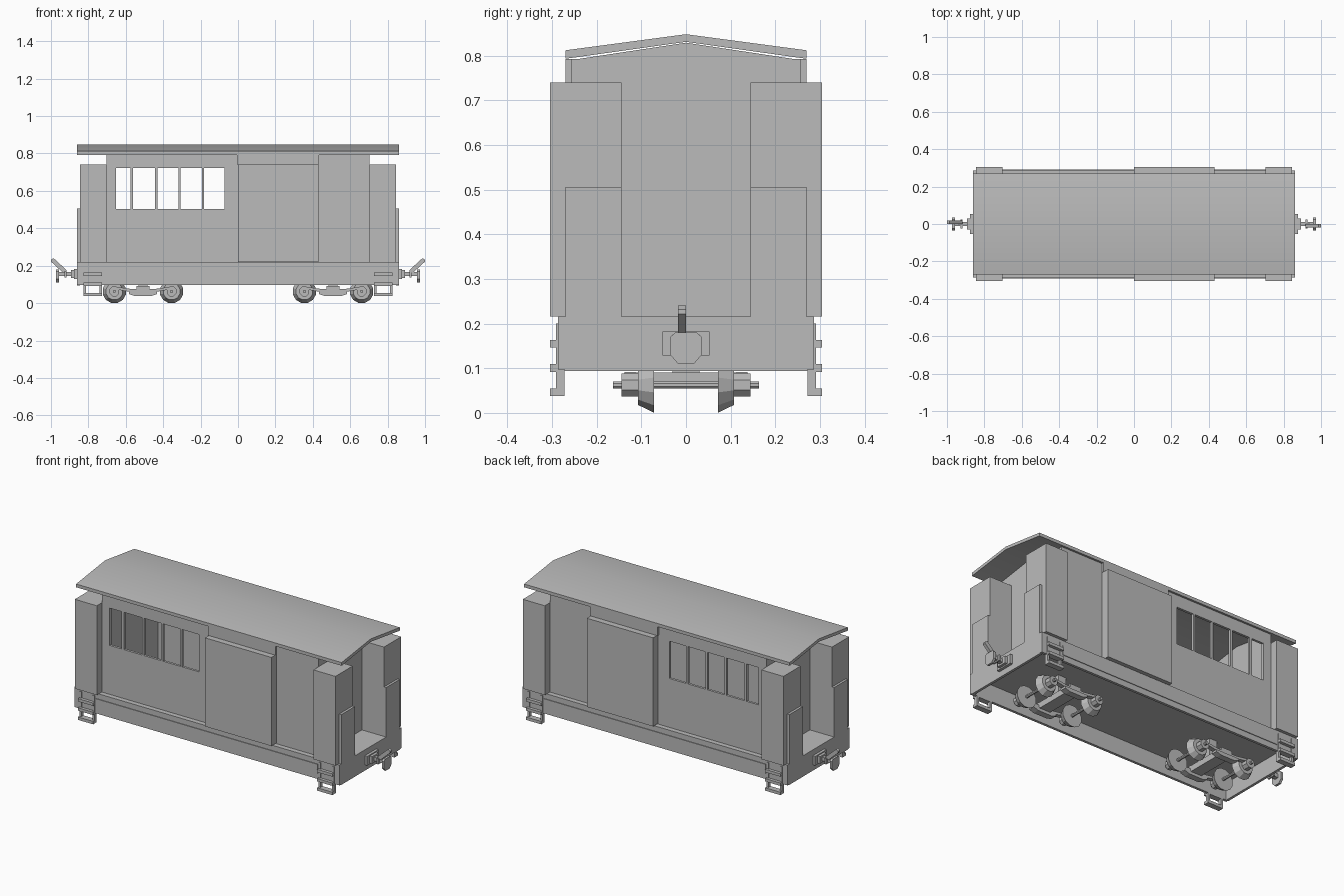
import bpy, bmesh, math
from mathutils import Matrix, Vector

if "Cube" in bpy.data.objects:
    bpy.data.objects.remove(bpy.data.objects["Cube"])

GREY = bpy.data.materials.new("plain grey")
GREY.diffuse_color = (0.5, 0.5, 0.5, 1)
GREY.use_nodes = True
GREY.node_tree.nodes["Principled BSDF"].inputs["Base Color"].default_value = GREY.diffuse_color


def box(bm, x0, x1, y0, y1, z0, z1):
    c = Vector(((x0 + x1) / 2, (y0 + y1) / 2, (z0 + z1) / 2))
    m = Matrix.Translation(c) @ Matrix.Diagonal((abs(x1 - x0), abs(y1 - y0), abs(z1 - z0), 1))
    bmesh.ops.create_cube(bm, size=1, matrix=m)


def prism(bm, pts, a, b, axis):
    """Extrude a 2D profile: axis 'x' takes (y, z) points, axis 'y' takes (x, z)."""
    def at(p, t):
        return (t, p[0], p[1]) if axis == 'x' else (p[0], t, p[1])
    lo = [bm.verts.new(at(p, a)) for p in pts]
    hi = [bm.verts.new(at(p, b)) for p in pts]
    bm.faces.new(lo)
    bm.faces.new(hi[::-1])
    n = len(pts)
    for i in range(n):
        j = (i + 1) % n
        bm.faces.new((lo[i], lo[j], hi[j], hi[i]))


def cone_y(bm, x, z, y0, y1, r0, r1, n):
    """Cylinder or cone along y, r0 at y0 and r1 at y1."""
    s = 1 if y1 > y0 else -1
    m = Matrix.Translation((x, (y0 + y1) / 2, z)) @ Matrix.Rotation(-s * math.pi / 2, 4, 'X') \
        @ Matrix.Rotation(math.pi / n, 4, 'Z')
    bmesh.ops.create_cone(bm, cap_ends=True, segments=n, radius1=r0, radius2=r1,
                          depth=abs(y1 - y0), matrix=m)


def finish(bm, name, smooth=False):
    bmesh.ops.recalc_face_normals(bm, faces=bm.faces[:])
    me = bpy.data.meshes.new(name)
    bm.to_mesh(me)
    bm.free()
    me.materials.append(GREY)
    ob = bpy.data.objects.new(name, me)
    bpy.context.collection.objects.link(ob)
    if smooth:
        me.shade_smooth()
        me.set_sharp_from_angle(angle=math.radians(30))
    return ob


# underframe: floor with open skirt below
bm = bmesh.new()
box(bm, -.86, .86, -.287, .287, .195, .216)
for s in (-1, 1):
    box(bm, -.86, .86, s * .272, s * .287, .097, .195)
    box(bm, s * .845, s * .86, -.272, .272, .094, .195)
finish(bm, "underframe")

# raised side beams
for s, n in ((-1, "front"), (1, "back")):
    bm = bmesh.new()
    box(bm, -.72, .72, s * .286, s * .291, .13, .185)
    finish(bm, n + "_side_beam")

# side walls with five window openings, sliding door and its rail
windows = ((-.652, -.575), (-.561, -.444), (-.431, -.319), (-.307, -.193), (-.182, -.072))
for s, n in ((-1, "front"), (1, "back")):
    bm = bmesh.new()
    y0, y1 = s * .244, s * .258
    box(bm, -.703, .703, y0, y1, .216, .503)
    box(bm, -.703, .703, y0, y1, .722, .793)
    edges = [-.703] + [v for w in windows for v in w] + [.703]
    for a, b in zip(edges[::2], edges[1::2]):
        box(bm, a, b, y0, y1, .503, .722)
    finish(bm, n + "_wall")
    bm = bmesh.new()
    box(bm, 0, .43, s * .258, s * .305, .22, .74)
    finish(bm, n + "_sliding_door")
    bm = bmesh.new()
    box(bm, -.005, .432, s * .258, s * .27, .74, .793)
    finish(bm, n + "_door_rail")

# end walls with gables
for s, n in ((-1, "left"), (1, "right")):
    bm = bmesh.new()
    prism(bm, [(-.258, .216), (.258, .216), (.258, .79), (0, .829), (-.258, .79)],
          s * .69, s * .703, 'x')
    finish(bm, n + "_end_wall")

# shallow pitched roof
bm = bmesh.new()
prism(bm, [(-.27, .793), (0, .831), (.27, .793), (.27, .812), (0, .848), (-.27, .812)],
      -.862, .862, 'x')
finish(bm, "roof", smooth=True)

# corner cabinets, end plates and step ladders
for sx, nx in ((-1, "left"), (1, "right")):
    for sy, ny in ((-1, "front"), (1, "back")):
        name = ny + "_" + nx
        bm = bmesh.new()
        box(bm, sx * .703, sx * .846, sy * .145, sy * .305, .216, .74)
        finish(bm, name + "_cabinet")
        bm = bmesh.new()
        box(bm, sx * .846, sx * .86, sy * .145, sy * .27, .216, .506)
        finish(bm, name + "_end_plate")
        bm = bmesh.new()
        for x in (.727, .813):
            box(bm, sx * x, sx * (x + .013), sy * .272, sy * .291, .04, .2)
        for z in (.038, .092, .146):
            box(bm, sx * .727, sx * .826, sy * .272, sy * .305, z, z + .017)
        finish(bm, name + "_steps")

# bogies
AZ = .0625
for cx, n in ((-.508, "left"), (.508, "right")):
    for dx, m in ((-.153, "outer" if cx < 0 else "inner"), (.153, "inner" if cx < 0 else "outer")):
        x = cx + dx
        bm = bmesh.new()
        cone_y(bm, x, AZ, -.163, .163, .009, .009, 8)
        for s in (-1, 1):
            cone_y(bm, x, AZ, s * .072, s * .08, .064, .06, 12)
            cone_y(bm, x, AZ, s * .08, s * .108, .06, .046, 12)
        finish(bm, "%s_%s_wheelset" % (n, m))
        bm = bmesh.new()
        for s in (-1, 1):
            cone_y(bm, x, AZ, s * .106, s * .145, .028, .028, 8)
        finish(bm, "%s_%s_axle_boxes" % (n, m))
    bm = bmesh.new()
    for s in (-1, 1):
        # bar dips from the axle boxes to the middle
        prism(bm, [(cx - .15, .075), (cx - .06, .058), (cx + .06, .058), (cx + .15, .075),
                   (cx + .15, .088), (cx + .06, .075), (cx - .06, .075), (cx - .15, .088)],
              s * .112, s * .138, 'y')
        # spring box
        prism(bm, [(cx - .045, .038), (cx + .045, .038), (cx + .075, .048), (cx + .075, .06),
                   (cx - .075, .06), (cx - .075, .048)], s * .108, s * .145, 'y')
        box(bm, cx - .035, cx + .035, s * .112, s * .138, .07, .092)
    finish(bm, n + "_bogie_frame")
    bm = bmesh.new()
    box(bm, cx - .035, cx + .035, -.112, .112, .055, .09)
    box(bm, cx - .025, cx + .025, -.03, .03, .088, .196)
    finish(bm, n + "_bogie_bolster")

# couplers, the left one turned half round
for n, turn in (("right", 0), ("left", math.pi)):
    bm = bmesh.new()
    box(bm, .86, .876, -.053, .053, .128, .182)
    box(bm, .876, .892, -.03, .03, .135, .176)
    box(bm, .892, .962, -.012, .012, .145, .167)
    box(bm, .918, .928, -.025, .025, .138, .172)
    # rounded buffer face
    prism(bm, [(-.035, .13), (-.018, .11), (.018, .11), (.035, .13), (.035, .17),
               (.024, .18), (-.024, .18), (-.035, .17)], .958, .972, 'x')
    # raised link
    prism(bm, [(.918, .165), (.938, .165), (1, .222), (1, .232), (.986, .24), (.918, .178)],
          -.018, 0, 'y')
    bm.transform(Matrix.Rotation(turn, 4, 'Z'))
    finish(bm, n + "_coupler")
